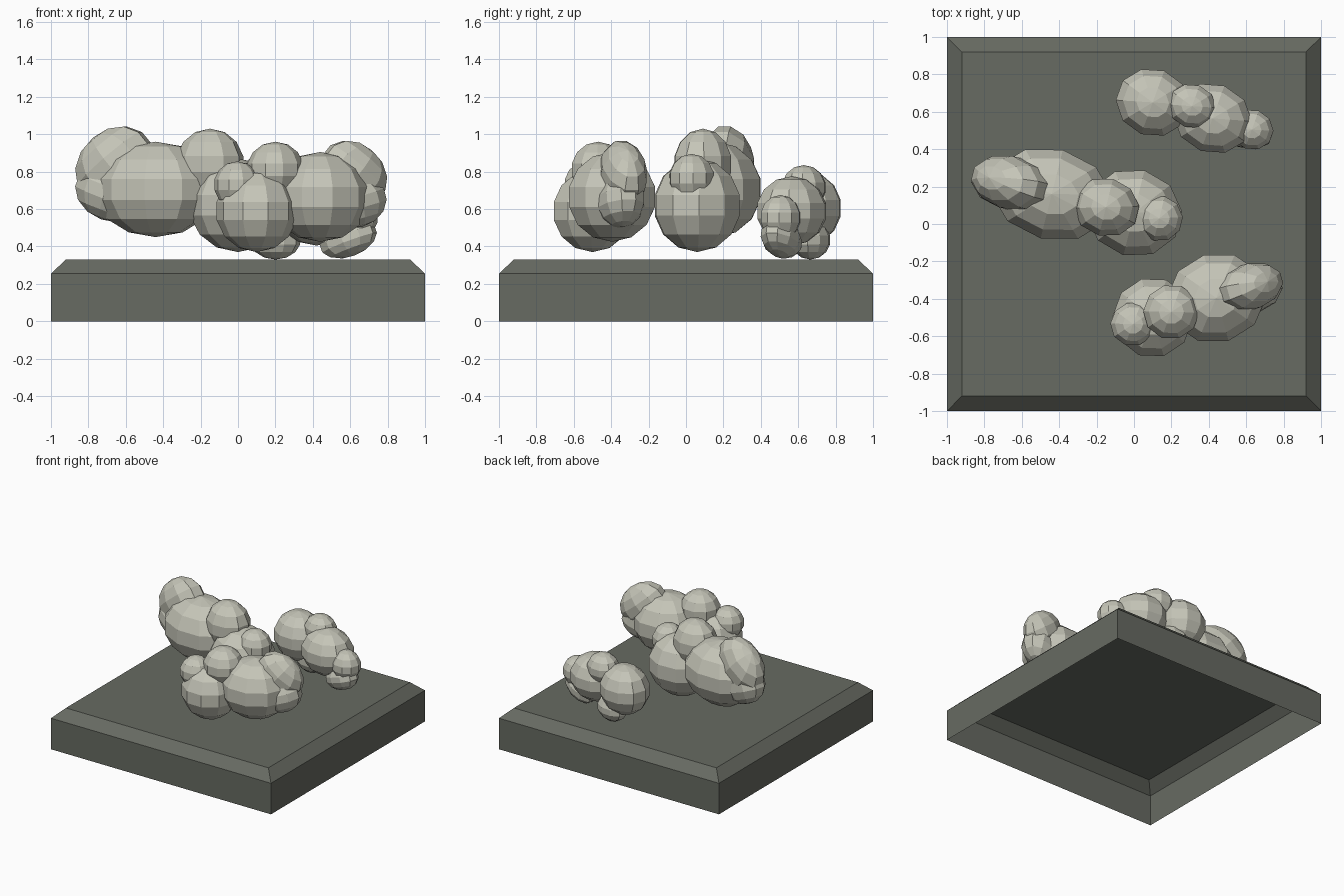
import bpy, bmesh
from math import radians
from mathutils import Matrix, Vector


def material(name, rgb):
    mat = bpy.data.materials.new(name)
    mat.diffuse_color = (*rgb, 1)
    return mat


stone = material("dark_stone", (0.135, 0.145, 0.122))
mist = material("pale_mist", (0.56, 0.56, 0.48))


def finish(bm, name, mat):
    me = bpy.data.meshes.new(name)
    bm.to_mesh(me)
    bm.free()
    me.materials.append(mat)
    ob = bpy.data.objects.new(name, me)
    bpy.context.collection.objects.link(ob)
    return ob


# Tile base: chamfered open-bottomed shell
bm = bmesh.new()
rings = []
for half, z in [(1.0, 0.0), (1.0, 0.255), (0.92, 0.33)]:
    rings.append([bm.verts.new((sx * half, sy * half, z))
                  for sx, sy in [(-1, -1), (1, -1), (1, 1), (-1, 1)]])
for low, high in zip(rings, rings[1:]):
    for i in range(4):
        j = (i + 1) % 4
        bm.faces.new((low[i], low[j], high[j], high[i]))
bm.faces.new(rings[-1])
finish(bm, "tile_base", stone)


# Cloud: overlapping flat-shaded puffs (centre, radii, tilt), turned about z
def cloud(name, turn, puffs):
    bm = bmesh.new()
    for x, y, z, rx, ry, rz, tilt in puffs:
        mat = (Matrix.Translation(Vector((x, y, z)))
               @ Matrix.Rotation(radians(turn), 4, 'Z')
               @ Matrix.Rotation(radians(tilt), 4, 'Y')
               @ Matrix.Diagonal((rx, ry, rz, 1)))
        bmesh.ops.create_uvsphere(bm, u_segments=10, v_segments=7,
                                  radius=1.0, matrix=mat)
    return finish(bm, name, mist)


cloud("cloud_left", -14, [
    (-0.44, 0.16, 0.705, 0.34, 0.25, 0.255, 0),    # main puff
    (-0.66, 0.22, 0.84, 0.235, 0.145, 0.185, -40), # upper end
    (-0.68, 0.22, 0.69, 0.20, 0.14, 0.155, 20),    # lower end
    (0.0, 0.06, 0.62, 0.265, 0.24, 0.25, 0),       # second puff
    (-0.15, 0.09, 0.84, 0.185, 0.16, 0.19, 0),     # top puff
    (0.135, 0.03, 0.765, 0.13, 0.125, 0.13, 0),    # small end
])
cloud("cloud_front", 16, [
    (0.44, -0.395, 0.665, 0.275, 0.245, 0.24, 0),
    (0.62, -0.335, 0.795, 0.20, 0.125, 0.155, 40),
    (0.63, -0.35, 0.64, 0.17, 0.13, 0.14, -15),
    (0.10, -0.50, 0.59, 0.22, 0.22, 0.22, 0),
    (0.20, -0.47, 0.81, 0.155, 0.15, 0.15, 0),
    (-0.005, -0.535, 0.73, 0.125, 0.12, 0.125, 0),
])
cloud("cloud_back", -20, [
    (0.10, 0.65, 0.605, 0.205, 0.185, 0.195, 0),
    (0.42, 0.565, 0.59, 0.22, 0.19, 0.185, 0),
    (0.31, 0.63, 0.715, 0.135, 0.12, 0.12, 0),
    (0.63, 0.505, 0.555, 0.12, 0.11, 0.12, 0),
    (0.59, 0.51, 0.44, 0.165, 0.105, 0.095, -20),
    (0.20, 0.665, 0.435, 0.14, 0.105, 0.105, 0),
])
